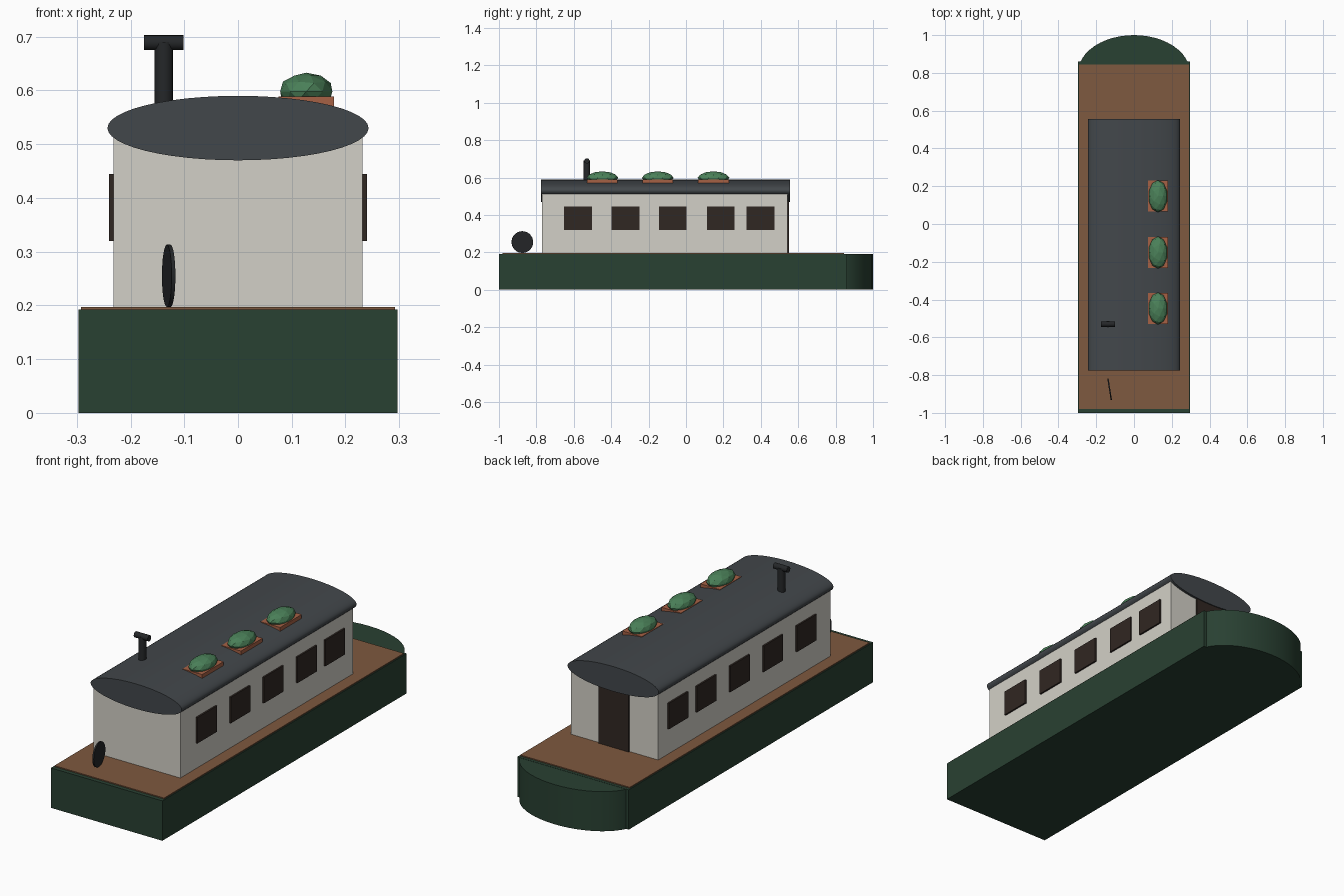
import bpy
import math

if "Cube" in bpy.data.objects:
    bpy.data.objects.remove(bpy.data.objects["Cube"])


def material(name, rgb):
    m = bpy.data.materials.new(name)
    m.diffuse_color = (*rgb, 1)
    m.use_nodes = True
    m.node_tree.nodes["Principled BSDF"].inputs["Base Color"].default_value = m.diffuse_color
    return m


GREEN = material("hull_green", (0.022, 0.052, 0.032))
WOOD = material("deck_wood", (0.21, 0.10, 0.05))
CREAM = material("cabin_cream", (0.65, 0.63, 0.57))
SLATE = material("roof_slate", (0.055, 0.063, 0.070))
DARK = material("window_brown", (0.030, 0.020, 0.016))
BLACK = material("iron_black", (0.018, 0.020, 0.022))
CLAY = material("planter_clay", (0.38, 0.12, 0.06))
LEAF = material("leaf_green", (0.07, 0.22, 0.10))


def finish(name, mat, smooth=False):
    ob = bpy.context.object
    ob.name = name
    ob.data.materials.append(mat)
    bpy.ops.object.transform_apply(location=False, rotation=True, scale=True)
    if smooth:
        bpy.ops.object.shade_smooth_by_angle(angle=math.radians(35))
    return ob


def box(name, mat, x, y, z):
    """Box from (min, max) ranges."""
    r = (x, y, z)
    bpy.ops.mesh.primitive_cube_add(size=1, location=[(a + b) / 2 for a, b in r])
    bpy.context.object.scale = [b - a for a, b in r]
    return finish(name, mat)


def cylinder(name, mat, loc, radii, depth, rot=(0, 0, 0), verts=32):
    """Cylinder with an elliptical section, scaled before rotation."""
    bpy.ops.mesh.primitive_cylinder_add(vertices=verts, radius=1, depth=1,
                                        location=loc, rotation=rot)
    bpy.context.object.scale = (*radii, depth)
    return finish(name, mat, True)


# Hull with rounded bow, and deck
box("hull", GREEN, (-0.297, 0.297), (-1, 0.86), (0, 0.192))
cylinder("bow", GREEN, (0, 0.80, 0.0955), (0.297, 0.20), 0.191, verts=48)
box("deck", WOOD, (-0.292, 0.292), (-0.98, 0.845), (0.18, 0.197))

# Cabin, door and curved roof
box("cabin", CREAM, (-0.232, 0.232), (-0.77, 0.543), (0.19, 0.53))
box("cabin_door", DARK, (-0.08, 0.08), (0.535, 0.55), (0.195, 0.48))
cylinder("roof", SLATE, (0, -0.11, 0.53), (0.243, 0.06), 1.33,
         (math.pi / 2, 0, 0), 48)

# Windows on both sides
for side, s in (("right", 1), ("left", -1)):
    for i, y in enumerate((-0.577, -0.323, -0.07, 0.185, 0.398)):
        box(f"window_{side}_{i + 1}", DARK, sorted((s * 0.225, s * 0.240)),
            (y - 0.074, y + 0.074), (0.32, 0.445))

# Chimney with crosswise cap
cylinder("chimney_pipe", BLACK, (-0.138, -0.53, 0.615), (0.017, 0.017), 0.15, verts=16)
cylinder("chimney_cap", BLACK, (-0.138, -0.53, 0.689), (0.014, 0.014), 0.074,
         (0, math.pi / 2, 0), 16)

# Steering wheel disc on the stern, turned slightly
cylinder("steering_wheel", BLACK, (-0.129, -0.875, 0.255), (0.058, 0.058), 0.007,
         (0, math.pi / 2, math.radians(9)))

# Roof planters with faceted bushes
for i, y in enumerate((0.147, -0.151, -0.447)):
    box(f"planter_{i + 1}", CLAY, (0.075, 0.179), (y - 0.082, y + 0.082), (0.55, 0.589))
    bpy.ops.mesh.primitive_ico_sphere_add(subdivisions=2, radius=1,
                                          location=(0.127, y, 0.598))
    bpy.context.object.scale = (0.051, 0.085, 0.035)
    finish(f"bush_{i + 1}", LEAF)
